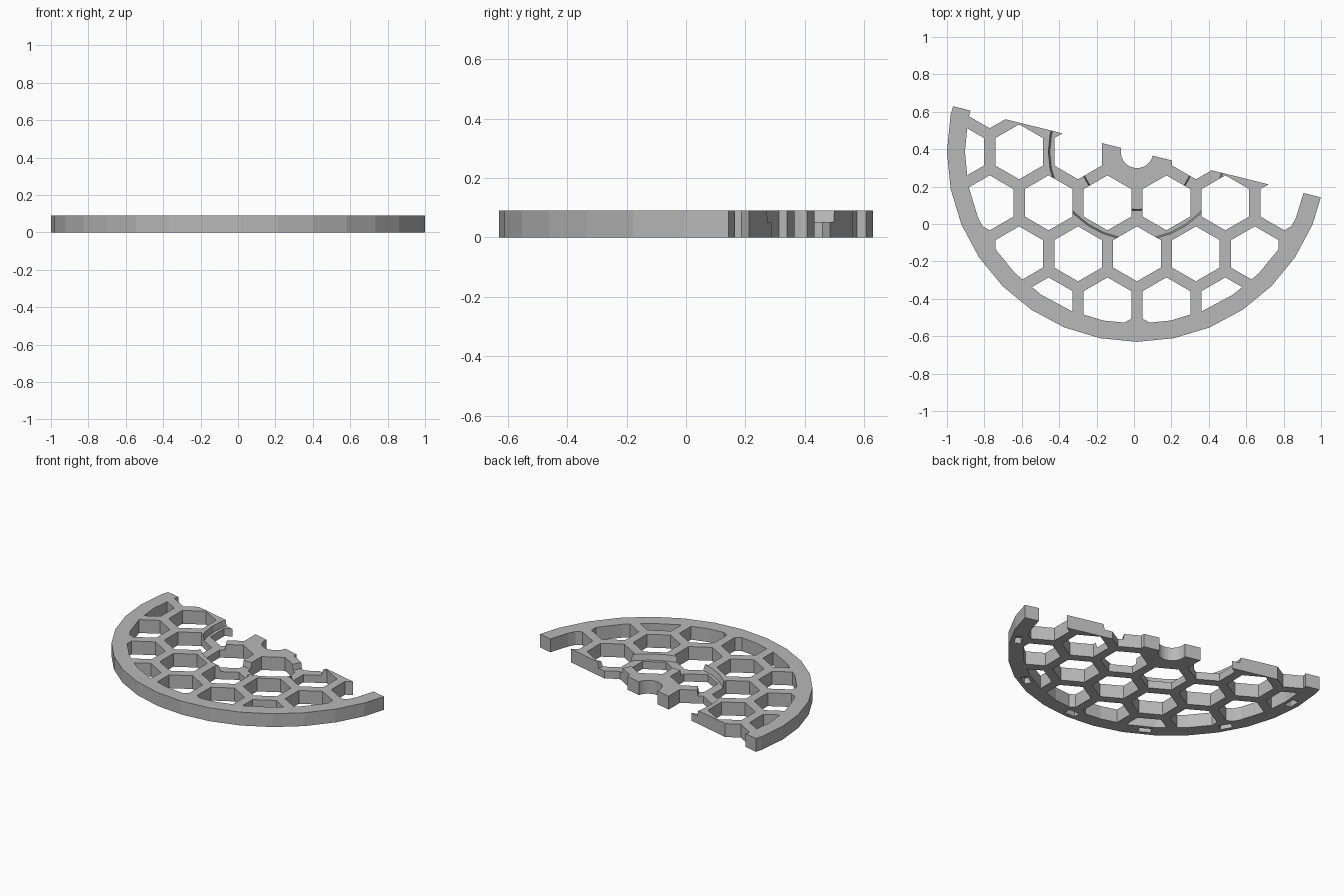
import bpy, bmesh
from math import sin, cos, pi, radians
from mathutils import Matrix, Vector

cube = bpy.data.objects.get("Cube")
if cube:
    bpy.data.objects.remove(cube, do_unlink=True)

CX, CY = 0.016, 0.386            # centre of the full disc
OUTER, INNER, HEIGHT = 1.016, 0.92, 0.091
PITCH, HEX_R = 0.315, 0.147      # honeycomb spacing and hole size
CUT_ANGLE = radians(-13.9)       # direction of the straight broken side
SEGMENTS = 32

grey = bpy.data.materials.new("plain grey")
grey.use_nodes = True
grey.diffuse_color = (0.48, 0.48, 0.48, 1)
grey.node_tree.nodes["Principled BSDF"].inputs["Base Color"].default_value = grey.diffuse_color


def add_prism(bm, x, y, low_r, high_r, z0, z1, sides, turn=0.0):
    """Closed prism or frustum on a regular polygon."""
    rings = []
    for r, z in ((low_r, z0), (high_r, z1)):
        angles = [turn + 2 * pi * i / sides for i in range(sides)]
        rings.append([bm.verts.new((x + r * cos(a), y + r * sin(a), z)) for a in angles])
    low, high = rings
    bm.faces.new(low[::-1])
    bm.faces.new(high)
    for i in range(sides):
        j = (i + 1) % sides
        bm.faces.new((low[i], low[j], high[j], high[i]))


def make_object(name, bm):
    mesh = bpy.data.meshes.new(name)
    bm.to_mesh(mesh)
    bm.free()
    mesh.materials.append(grey)
    obj = bpy.data.objects.new(name, mesh)
    bpy.context.collection.objects.link(obj)
    return obj


def round_part(name, low_r, high_r, z0, z1):
    bm = bmesh.new()
    add_prism(bm, CX, CY, low_r, high_r, z0, z1, SEGMENTS)
    return make_object(name, bm)


def combine(target, other, operation):
    """Apply a boolean and drop the helper."""
    mod = target.modifiers.new("cut", "BOOLEAN")
    mod.operation, mod.solver, mod.object = operation, "EXACT", other
    bpy.context.view_layer.objects.active = target
    bpy.ops.object.modifier_apply(modifier=mod.name)
    bpy.data.objects.remove(other, do_unlink=True)


plate = round_part("honeycomb_half_disc", OUTER, OUTER, 0, HEIGHT)

# Honeycomb holes, kept inside the rim; the middle cell stays solid
bm = bmesh.new()
for row in range(-3, 2):
    for col in range(-3, 4):
        x = (col + 0.5 * (row % 2)) * PITCH
        y = row * PITCH * sin(pi / 3)
        if (row, col) != (0, 0) and Vector((x, y)).length < INNER + HEX_R:
            add_prism(bm, CX + x, CY + y, HEX_R, HEX_R, -0.1, 0.2, 6, pi / 2)
holes = make_object("hole_cutter", bm)
combine(holes, round_part("rim_limit", INNER, INNER, -0.2, 0.3), "INTERSECT")
combine(plate, holes, "DIFFERENCE")

# Ring-shaped recess in the top
groove = round_part("groove_cutter", 0.466, 0.482, 0.052, 0.13)
combine(groove, round_part("groove_core", 0.317, 0.301, 0.04, 0.14), "DIFFERENCE")
combine(plate, groove, "DIFFERENCE")

# Round hole in the middle
combine(plate, round_part("centre_cutter", 0.087, 0.087, -0.1, 0.2), "DIFFERENCE")

# Shallow pockets under the rim
bm = bmesh.new()
for k in range(6):
    spot = (Matrix.Translation((CX, CY, 0)) @ Matrix.Rotation(pi + k * pi / 6, 4, "Z")
            @ Matrix.Translation((0.962, 0, 0)) @ Matrix.Diagonal((0.045, 0.08, 0.08, 1)))
    bmesh.ops.create_cube(bm, size=1, matrix=spot)
combine(plate, make_object("pocket_cutter", bm), "DIFFERENCE")

# Straight slanted cut through the centre
bm = bmesh.new()
half = (Matrix.Translation((CX, CY, 0)) @ Matrix.Rotation(CUT_ANGLE, 4, "Z")
        @ Matrix.Translation((0, 1, 0)) @ Matrix.Diagonal((4, 2, 1, 1)))
bmesh.ops.create_cube(bm, size=1, matrix=half)
combine(plate, make_object("half_cutter", bm), "DIFFERENCE")

for poly in plate.data.polygons:
    poly.use_smooth = False
    poly.material_index = 0
